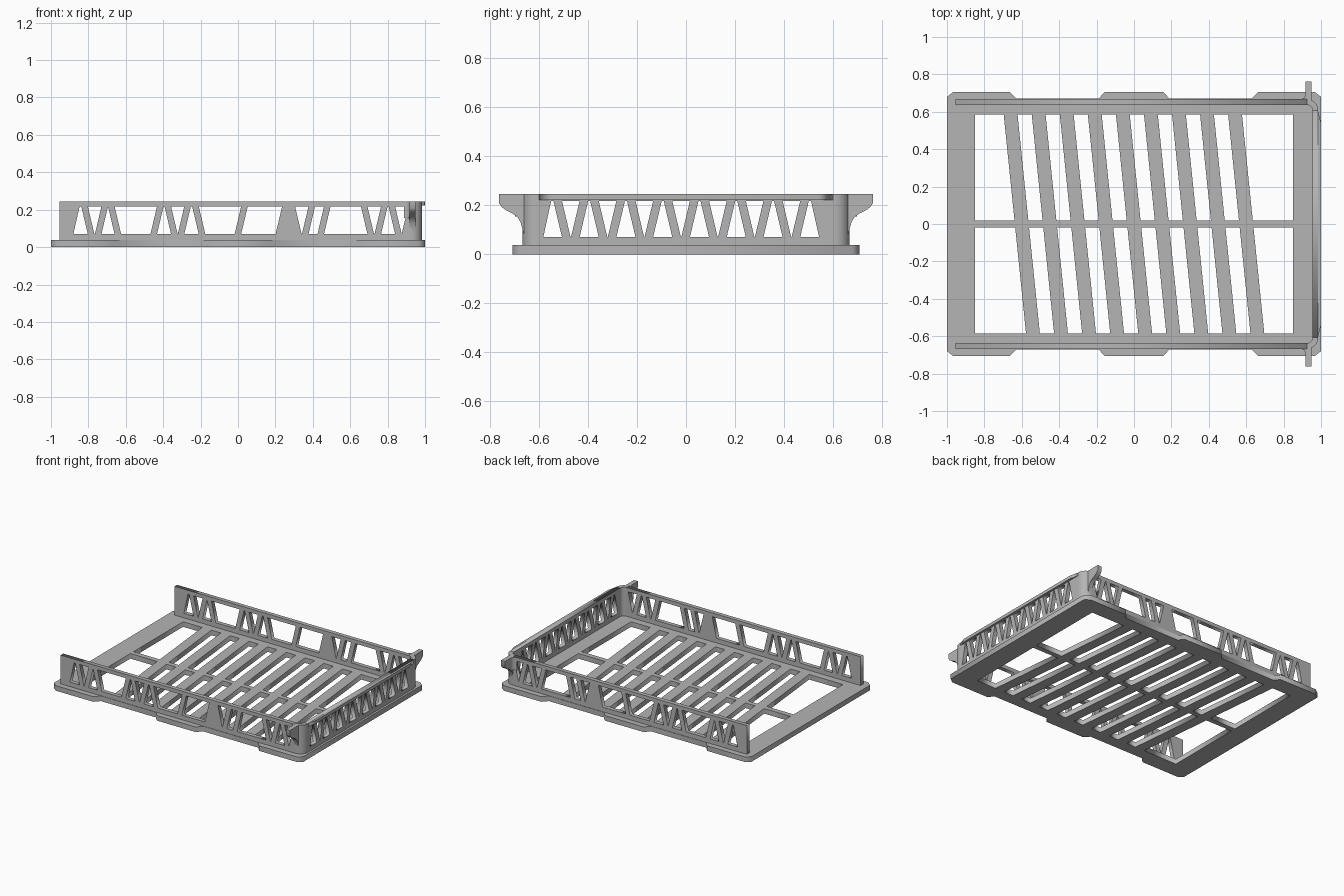
import bpy
import math
from mathutils import Matrix

cube = bpy.data.objects.get("Cube")
if cube:
    bpy.data.objects.remove(cube, do_unlink=True)

grey = bpy.data.materials.new("plain grey")
grey.use_nodes = True
grey.diffuse_color = (0.46, 0.46, 0.46, 1)
grey.node_tree.nodes["Principled BSDF"].inputs["Base Color"].default_value = grey.diffuse_color

# Drawing planes: profile (u, v) with its thickness along the third axis
FLAT = Matrix.Identity(4)
ALONG_X = Matrix(((1, 0, 0, 0), (0, 0, -1, 0), (0, 1, 0, 0), (0, 0, 0, 1)))
ALONG_Y = Matrix(((0, 0, 1, 0), (1, 0, 0, 0), (0, 1, 0, 0), (0, 0, 0, 1)))

PLATE_TOP, SILL, HEAD, TOP = 0.037, 0.07, 0.218, 0.245
WALL = 0.03            # wall thickness
OUT_X, OUT_Y = 0.985, 0.667
RADIUS = 0.06


def slab(name, outline, low, high, plane=FLAT, holes=()):
    """Extrude an outline with holes between two levels of the plane's normal."""
    curve = bpy.data.curves.new(name, "CURVE")
    curve.dimensions = "2D"
    curve.fill_mode = "BOTH"
    curve.extrude = (high - low) / 2
    for loop in [outline, *holes]:
        spline = curve.splines.new("POLY")
        spline.points.add(len(loop) - 1)
        for point, (u, v) in zip(spline.points, loop):
            point.co = (u, v, 0, 1)
        spline.use_cyclic_u = True
    temp = bpy.data.objects.new(name, curve)
    bpy.context.collection.objects.link(temp)
    bpy.context.view_layer.update()
    graph = bpy.context.evaluated_depsgraph_get()
    mesh = bpy.data.meshes.new_from_object(temp.evaluated_get(graph))
    bpy.data.objects.remove(temp, do_unlink=True)
    mesh.transform(plane @ Matrix.Translation((0, 0, (low + high) / 2)))
    mesh.materials.clear()
    mesh.materials.append(grey)
    obj = bpy.data.objects.new(name, mesh)
    bpy.context.collection.objects.link(obj)
    return obj


def rect(u0, u1, v0, v1):
    return [(u0, v0), (u1, v0), (u1, v1), (u0, v1)]


def arc(cx, cy, r, start, end, steps=10):
    angles = [math.radians(start + (end - start) * i / steps) for i in range(steps + 1)]
    return [(cx + r * math.cos(a), cy + r * math.sin(a)) for a in angles]


def smooth(obj):
    bpy.ops.object.select_all(action="DESELECT")
    obj.select_set(True)
    bpy.context.view_layer.objects.active = obj
    bpy.ops.object.shade_smooth_by_angle(angle=math.radians(35))


def truss_windows(start, struts, end, half=0.0175, lean=0.0175):
    """Openings left between leaning struts, given as (middle, direction)."""
    edges = [start]
    for middle, side in struts:
        b, t = middle - side * lean, middle + side * lean
        edges += [(b - half, t - half), (b + half, t + half)]
    edges.append(end)
    return [[(l[0], SILL), (r[0], SILL), (r[1], HEAD), (l[1], HEAD)]
            for l, r in zip(edges[::2], edges[1::2])]


# Base plate with tabs, cut by slanted gaps on both sides of the middle bar
quarter = [(0.155, 0.707), (0.19, 0.67), (0.63, 0.67), (0.665, 0.707),
           (0.965, 0.707), (1, 0.68)]
right_half = quarter + [(x, -y) for x, y in reversed(quarter)]
outline = right_half + [(-x, y) for x, y in reversed(right_half)]


def slat_x(y, middle):
    return middle - 0.102 * y


gaps = []
for y0, y1 in ((0.018, 0.585), (-0.585, -0.018)):
    for i in range(10):
        left, right = -0.75 + 0.15 * i + 0.037, -0.6 + 0.15 * i - 0.037
        gap = [(slat_x(y0, left), y0), (slat_x(y0, right), y0),
               (slat_x(y1, right), y1), (slat_x(y1, left), y1)]
        if i == 0:
            gap[0], gap[3] = (-0.85, y0), (-0.85, y1)
        if i == 9:
            gap[1], gap[2] = (0.85, y0), (0.85, y1)
        gaps.append(gap)
slab("base_plate", outline, 0, PLATE_TOP, holes=gaps)

# Long side walls with groups of leaning struts
struts = [(-0.803, -1), (-0.73, 1), (-0.66, -1),
          (-0.433, 1), (-0.358, -1), (-0.287, 1), (-0.21, -1),
          (0.017, 1),
          (0.236, 1), (0.305, -1), (0.377, 1), (0.46, 1),
          (0.692, -1), (0.765, 1), (0.84, -1)]
windows = truss_windows((-0.88, -0.847), struts, (0.875, 0.91))
corner_x, corner_y = OUT_X - RADIUS, OUT_Y - RADIUS
for name, y in (("right_side_wall", OUT_Y - WALL), ("left_side_wall", -OUT_Y)):
    slab(name, rect(-0.954, corner_x, PLATE_TOP, TOP), y, y + WALL, ALONG_X, windows)

# End wall with an even zigzag
zigzag = []
for i in range(7):
    middle = -0.47 + 0.15 * i
    zigzag += [(middle - 0.036, -1), (middle + 0.036, 1)]
slab("end_wall", rect(-corner_y, corner_y, PLATE_TOP, TOP), OUT_X - WALL, OUT_X, ALONG_Y,
     truss_windows((-0.582, -0.55), zigzag, (0.543, 0.51)))

# Thin lip along the top of the end wall
slab("end_lip", [(OUT_X, -0.6), (1, -0.54), (1, 0.54), (OUT_X, 0.6)], 0.222, TOP)

# Rounded corners, lugs and their fillets, on both sides
lug = [(0.645, TOP), (0.762, TOP), (0.762, 0.208), (0.752, 0.193), (0.735, 0.18),
       (0.705, 0.165), (0.688, 0.152), (0.676, 0.133), (0.669, 0.11), (0.663, 0.085),
       (0.645, 0.085)]
for side, s in (("left", 1), ("right", -1)):
    ring = arc(corner_x, corner_y, RADIUS, 0, 90) + arc(corner_x, corner_y, RADIUS - WALL, 90, 0)
    smooth(slab(side + "_corner", [(x, s * y) for x, y in ring], PLATE_TOP, TOP))
    smooth(slab(side + "_lug", [(s * y, z) for y, z in lug], 0.918, 0.95, ALONG_Y))
    fillet = [(0.918, OUT_Y)] + arc(0.888, OUT_Y + 0.03, 0.03, 0, -90, 6)
    smooth(slab(side + "_lug_fillet", [(x, s * y) for x, y in fillet], 0.155, TOP))
